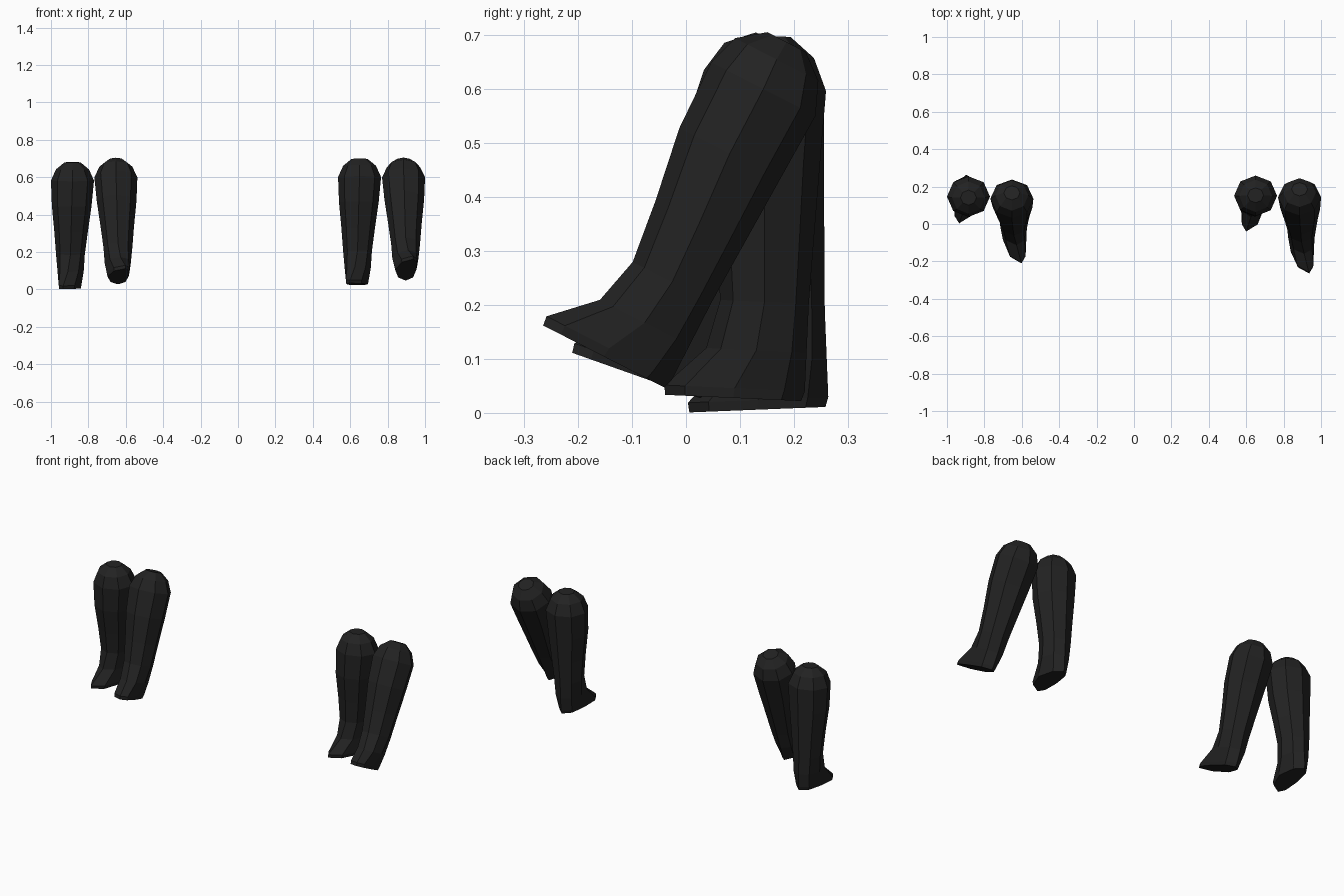
import bpy, bmesh, math

if "Cube" in bpy.data.objects:
    bpy.data.objects.remove(bpy.data.objects["Cube"])

mat = bpy.data.materials.new("near_black")
mat.diffuse_color = (0.016, 0.016, 0.016, 1)
mat.use_nodes = True
mat.node_tree.nodes["Principled BSDF"].inputs["Base Color"].default_value = mat.diffuse_color

# height, back, front (distance ahead of heel), inner x, outer x, toe sideways shift
RINGS = [
    (0.000, 0.000, 0.252, -0.045, 0.068, 0.040),
    (0.018, -0.006, 0.254, -0.048, 0.072, 0.038),
    (0.090, -0.006, 0.180, -0.060, 0.080, 0.015),
    (0.180, -0.006, 0.158, -0.066, 0.088, 0.0),
    (0.300, -0.010, 0.172, -0.082, 0.097, 0.0),
    (0.440, -0.015, 0.194, -0.102, 0.110, 0.0),
    (0.575, -0.020, 0.197, -0.115, 0.115, 0.0),
    (0.635, 0.005, 0.178, -0.088, 0.088, 0.0),
    (0.672, 0.050, 0.130, -0.043, 0.043, 0.0),
]
SIDES = 8


def lower_leg(name, side, x, heel_y, heel_z, lift):
    """Eight-sided boot and shin lofted from sole to knee, pivoting at the heel."""
    bm = bmesh.new()
    loops = []
    for h, back, front, inner, outer, toe in RINGS:
        loop = []
        for k in range(SIDES):
            a = 2 * math.pi * k / SIDES
            c, s = math.cos(a), math.sin(a)
            ahead = (back + front) / 2 + (front - back) / 2 * c
            across = (inner + outer) / 2 + (outer - inner) / 2 * s
            across += toe * max(c, 0) ** 2
            loop.append(bm.verts.new((side * across, -ahead, h)))
        loops.append(loop)
    for lo, hi in zip(loops, loops[1:]):
        for k in range(SIDES):
            n = (k + 1) % SIDES
            bm.faces.new((lo[k], lo[n], hi[n], hi[k]))
    bm.faces.new(loops[0])
    bm.faces.new(loops[-1])
    bmesh.ops.recalc_face_normals(bm, faces=bm.faces)
    me = bpy.data.meshes.new(name)
    bm.to_mesh(me)
    bm.free()
    me.materials.append(mat)
    ob = bpy.data.objects.new(name, me)
    ob.location = (x, heel_y, heel_z)
    ob.rotation_euler.x = -math.radians(lift)
    bpy.context.collection.objects.link(ob)


# Two striding pairs: planted leg and lifted leg in each
lower_leg("left_pair_planted_leg", -1, -0.885, 0.258, 0.011, -2.3)
lower_leg("left_pair_lifted_leg", 1, -0.653, 0.027, 0.027, 19.5)
lower_leg("right_pair_planted_leg", -1, 0.650, 0.213, 0.022, 2.6)
lower_leg("right_pair_lifted_leg", 1, 0.885, -0.040, 0.047, 27.1)
